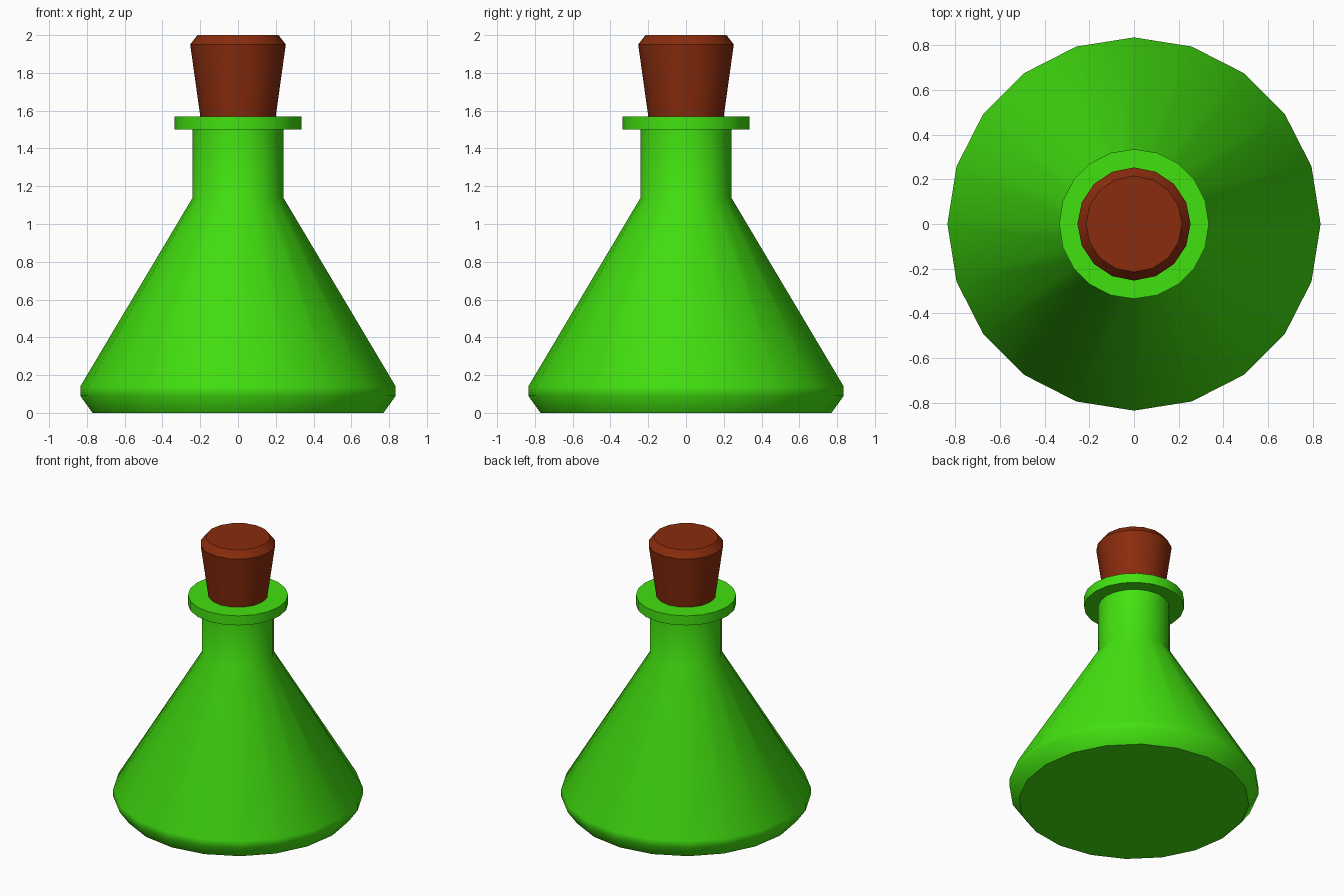
import bpy, bmesh
from math import sin, cos, tau, radians

if "Cube" in bpy.data.objects:
    bpy.data.objects.remove(bpy.data.objects["Cube"])


def material(name, color):
    mat = bpy.data.materials.new(name)
    mat.diffuse_color = (*color, 1)
    mat.use_nodes = True
    mat.node_tree.nodes["Principled BSDF"].inputs["Base Color"].default_value = mat.diffuse_color
    return mat


def lathe(name, profile, sides, mat):
    """Spin (radius, height) points around z and cap both ends."""
    bm = bmesh.new()
    rings = [[bm.verts.new((r * cos(tau * i / sides), r * sin(tau * i / sides), z))
              for i in range(sides)] for r, z in profile]
    for low, high in zip(rings, rings[1:]):
        for i in range(sides):
            j = (i + 1) % sides
            bm.faces.new((low[i], low[j], high[j], high[i]))
    bm.faces.new(rings[0][::-1])
    bm.faces.new(rings[-1])
    mesh = bpy.data.meshes.new(name)
    bm.to_mesh(mesh)
    bm.free()
    mesh.materials.append(mat)
    obj = bpy.data.objects.new(name, mesh)
    bpy.context.collection.objects.link(obj)
    bpy.ops.object.select_all(action='DESELECT')
    obj.select_set(True)
    bpy.context.view_layer.objects.active = obj
    bpy.ops.object.shade_smooth_by_angle(angle=radians(42))
    return obj


green = material("green_glass", (0.055, 0.75, 0.005))
brown = material("brown_cork", (0.25, 0.025, 0.004))

# Conical flask with bevelled foot, neck and flared lip
lathe("flask", [(0.77, 0), (0.835, 0.09), (0.835, 0.14), (0.24, 1.14),
                (0.24, 1.5), (0.335, 1.5), (0.335, 1.57)], 20, green)

# Tapered stopper with a bevelled top, pushed into the neck
lathe("cork", [(0.19, 1.5), (0.253, 1.95), (0.215, 2.0)], 16, brown)
